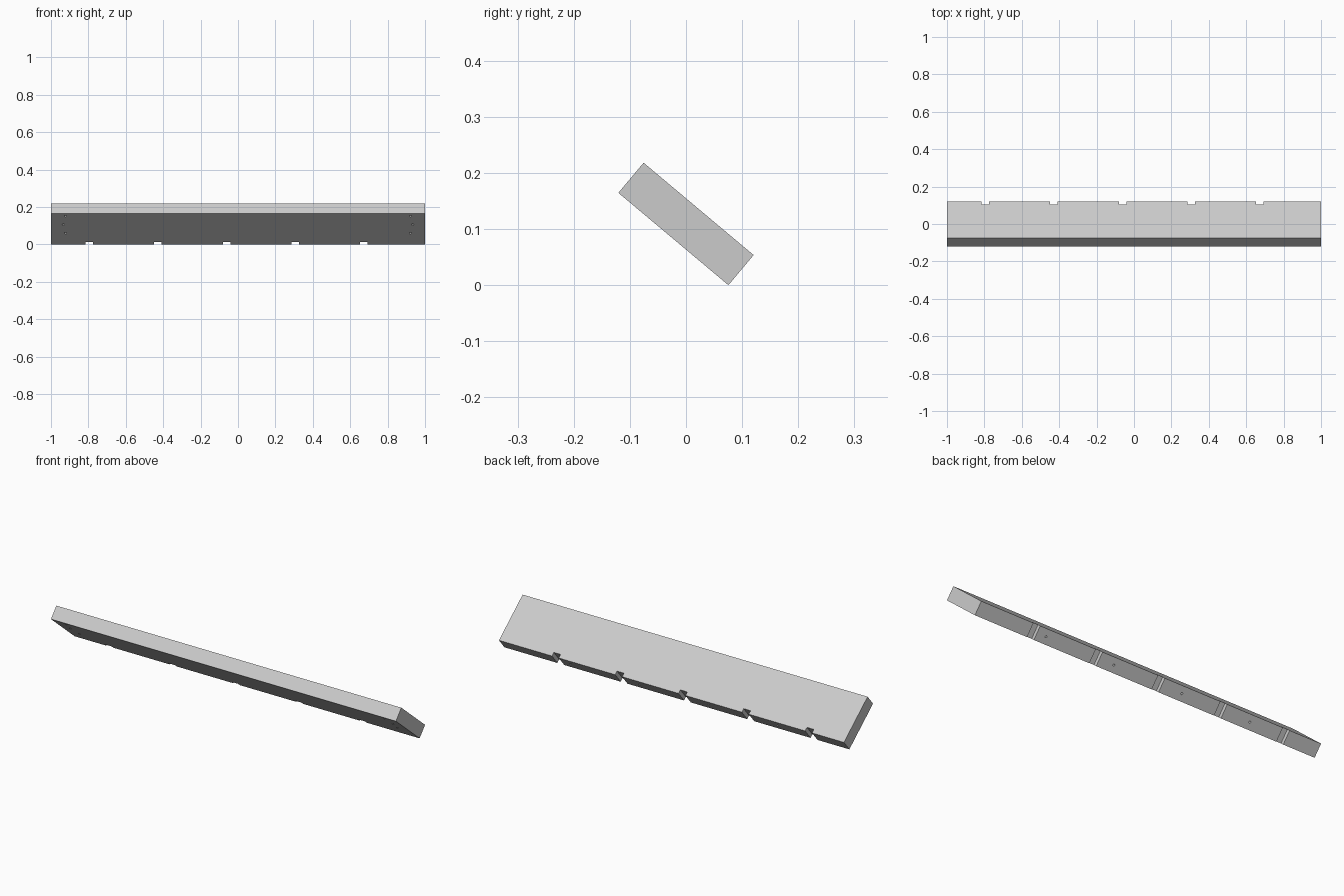
import bpy, bmesh
from math import radians, sin, cos
from mathutils import Matrix

default = bpy.data.objects.get("Cube")
if default:
    bpy.data.objects.remove(default, do_unlink=True)

LENGTH, DEPTH, THICK = 2.0, 0.256, 0.07
TILT = radians(40)


def add_box(bm, center, size):
    bmesh.ops.create_cube(bm, size=1, matrix=Matrix.Translation(center) @ Matrix.Diagonal((*size, 1)))


def add_drill(bm, center, radius, depth, turn=0):
    bmesh.ops.create_cone(bm, cap_ends=True, segments=16, radius1=radius, radius2=radius, depth=depth,
                          matrix=Matrix.Translation(center) @ Matrix.Rotation(turn, 4, "X"))


def make_object(name, bm):
    mesh = bpy.data.meshes.new(name)
    bm.to_mesh(mesh)
    bm.free()
    obj = bpy.data.objects.new(name, mesh)
    bpy.context.collection.objects.link(obj)
    return obj


# Plain grey finish
grey = bpy.data.materials.new("light_grey")
grey.use_nodes = True
color = (0.6, 0.6, 0.6, 1)
grey.diffuse_color = color
grey.node_tree.nodes["Principled BSDF"].inputs["Base Color"].default_value = color

# Board
bm = bmesh.new()
add_box(bm, (0, 0, 0), (LENGTH, DEPTH, THICK))
board = make_object("board", bm)
board.data.materials.append(grey)

cut = bmesh.new()
# Five slots across the lower edge
for i in range(5):
    add_box(cut, (-0.795 + 0.367 * i, DEPTH / 2, 0), (0.04, 0.04, 0.2))
# Dowel holes in the lower edge
for x in (-0.6, -0.2, 0.2, 0.6):
    add_drill(cut, (x, DEPTH / 2, 0), 0.005, 0.06, radians(90))
# Three screw holes in the underside at each end
for side in (-1, 1):
    for x, y in ((0.922, -0.107), (0.934, -0.037), (0.922, 0.035)):
        add_drill(cut, (side * x, y, -THICK / 2), 0.006, 0.05)
cutter = make_object("slot_and_hole_cutter", cut)
cutter.hide_render = True

mod = board.modifiers.new("slots_and_holes", "BOOLEAN")
mod.operation = "DIFFERENCE"
mod.solver = "EXACT"
mod.object = cutter
bpy.context.view_layer.objects.active = board
bpy.ops.object.modifier_apply(modifier=mod.name)
bpy.data.objects.remove(cutter, do_unlink=True)

# Tilt the board so its back edge rests on the ground
board.rotation_euler.x = -TILT
board.location.z = (DEPTH * sin(TILT) + THICK * cos(TILT)) / 2
